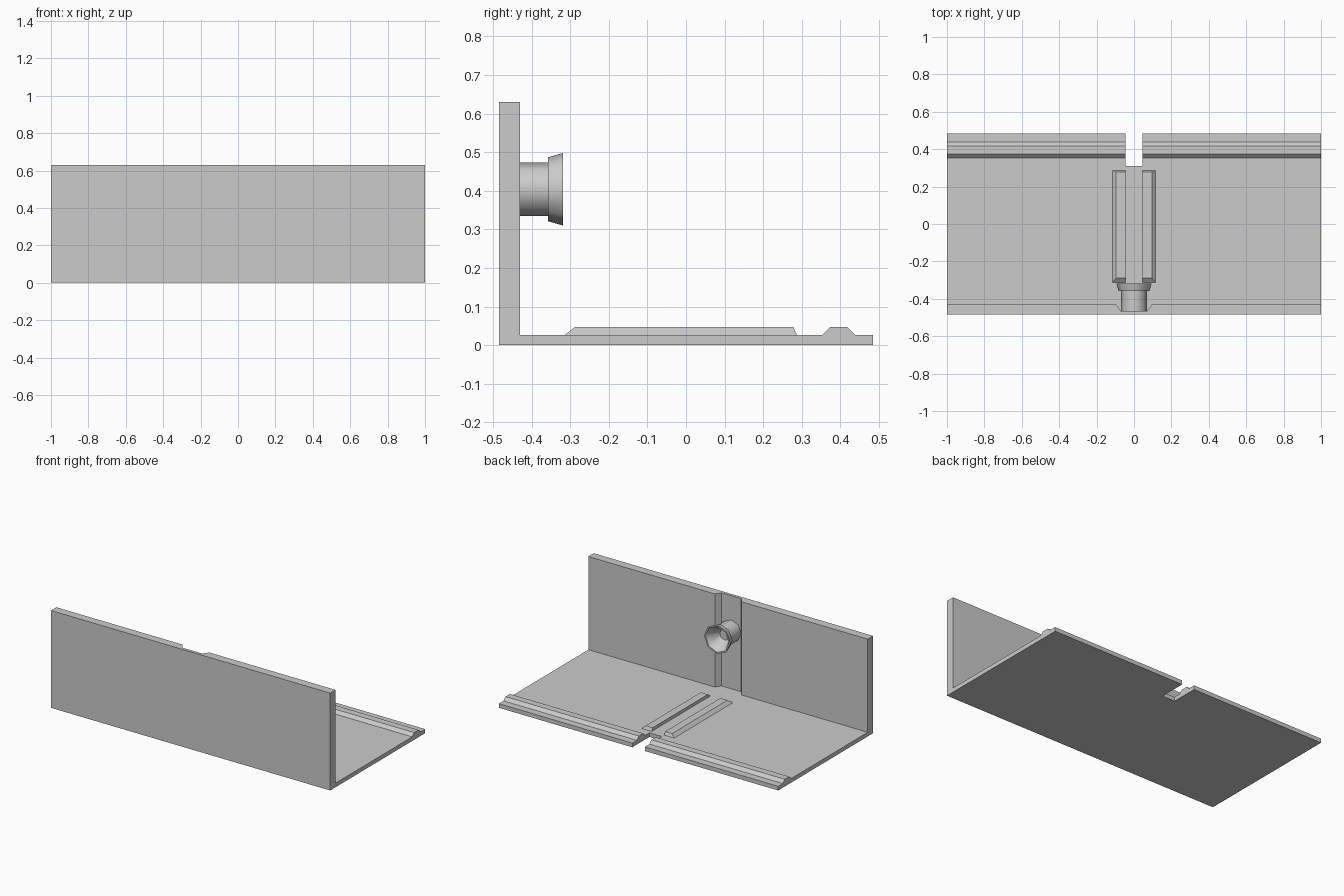
import bpy, bmesh, math

if "Cube" in bpy.data.objects:
    bpy.data.objects.remove(bpy.data.objects["Cube"])


def make_object(name, verts, faces):
    mesh = bpy.data.meshes.new(name)
    bm = bmesh.new()
    vs = [bm.verts.new(v) for v in verts]
    for f in faces:
        bm.faces.new([vs[i] for i in f])
    bmesh.ops.recalc_face_normals(bm, faces=bm.faces[:])
    bm.to_mesh(mesh)
    bm.free()
    obj = bpy.data.objects.new(name, mesh)
    bpy.context.collection.objects.link(obj)
    return obj


def loft(name, start, end):
    """Closed solid between two matching outlines."""
    n = len(start)
    sides = [(i, (i + 1) % n, n + (i + 1) % n, n + i) for i in range(n)]
    return make_object(name, start + end,
                       [tuple(range(n)), tuple(range(n, 2 * n))] + sides)


def prism(name, outline, z0, z1):
    return loft(name, [(x, y, z0) for x, y in outline],
                [(x, y, z1) for x, y in outline])


FLOOR, RAISED = 0.027, 0.047
SLOT = 0.045
FRONT, BACK = -0.485, 0.485

# Wall with a flared vertical groove on its inner face
inner = [(1, -0.43), (0.095, -0.43), (0.07, -0.465),
         (-0.07, -0.465), (-0.095, -0.43), (-1, -0.43)]
prism("wall", [(-1, FRONT), (1, FRONT)] + inner, 0, 0.63)

# Floor plate following the wall, with a slot open at the back edge
prism("floor_plate", inner + [(-1, BACK), (-SLOT, BACK), (-SLOT, 0.31),
                              (SLOT, 0.31), (SLOT, BACK), (1, BACK)], 0, FLOOR)

# Raised lip and guide rail on each side of the slot
lip = [(0.353, FLOOR), (0.373, RAISED), (0.418, RAISED), (0.438, FLOOR)]
for side, s in (("right", 1), ("left", -1)):
    loft("lip_" + side, [(s * SLOT, y, z) for y, z in lip],
         [(s, y, z) for y, z in lip])
    low = [(SLOT, -0.313), (0.116, -0.313), (0.116, 0.287), (SLOT, 0.287)]
    top = [(SLOT, -0.288), (0.095, -0.288), (0.095, 0.278), (SLOT, 0.278)]
    loft("guide_rail_" + side, [(s * x, y, FLOOR) for x, y in low],
         [(s * x, y, RAISED) for x, y in top])

# Eight-sided flared knob with a hollow end
SIDES, KNOB_Z = 8, 0.404
profile = [(0.069, -0.465), (0.069, -0.357), (0.083, -0.357),
           (0.094, -0.318), (0.084, -0.318), (0.035, -0.395)]
verts = [(r * math.cos(a), y, KNOB_Z + r * math.sin(a))
         for r, y in profile
         for a in (math.tau * i / SIDES for i in range(SIDES))]
faces = [(k * SIDES + i, k * SIDES + (i + 1) % SIDES,
          (k + 1) * SIDES + (i + 1) % SIDES, (k + 1) * SIDES + i)
         for k in range(len(profile) - 1) for i in range(SIDES)]
faces += [tuple(range(SIDES)), tuple(range(len(verts) - SIDES, len(verts)))]
knob = make_object("knob", verts, faces)
bpy.context.view_layer.objects.active = knob
knob.select_set(True)
bpy.ops.object.shade_smooth_by_angle(angle=math.radians(50))
